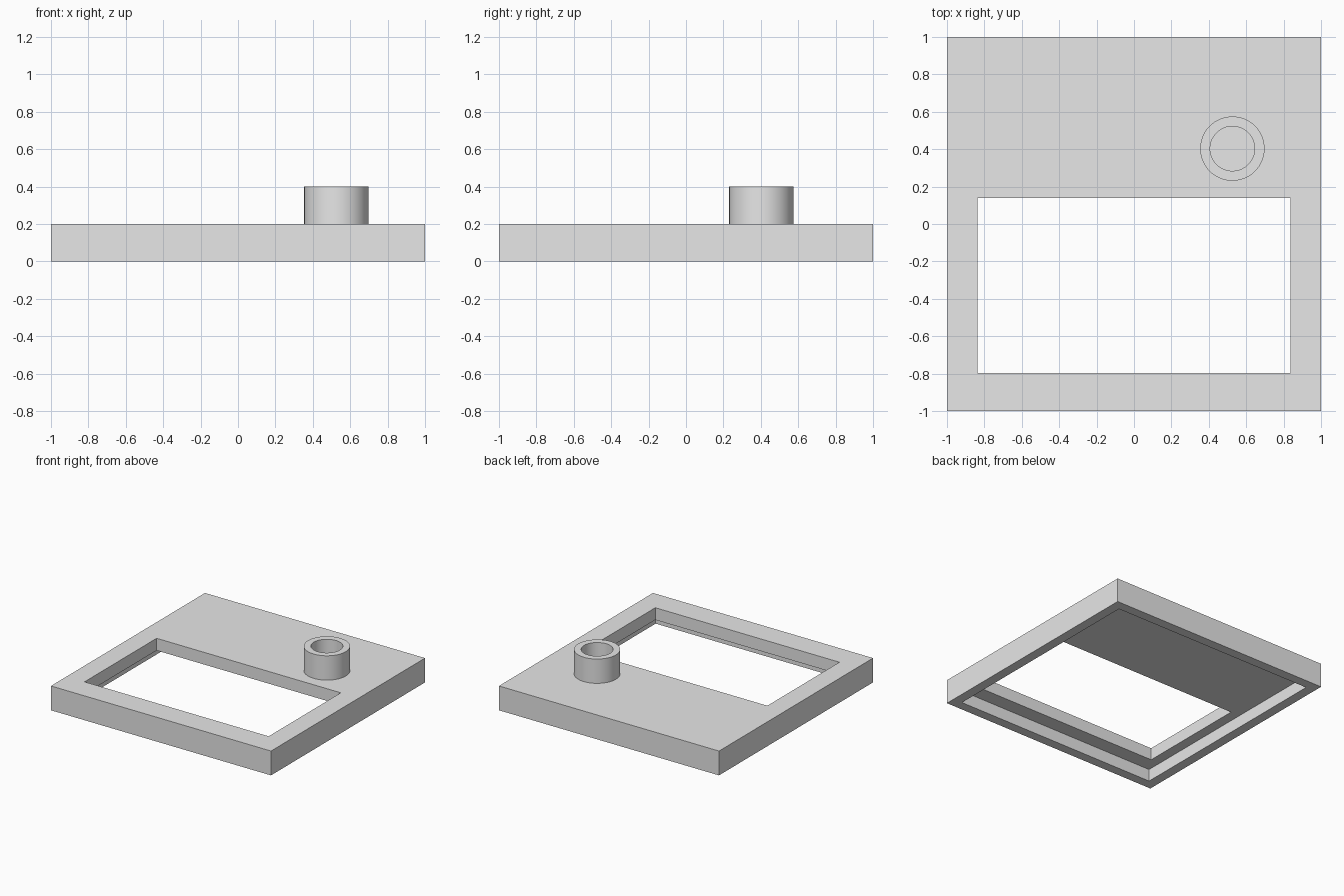
import bpy
import bmesh
import math

cube = bpy.data.objects.get("Cube")
if cube:
    bpy.data.objects.remove(cube, do_unlink=True)

# Single flat grey
grey = bpy.data.materials.new("light grey")
grey.use_nodes = True
grey.diffuse_color = (0.8, 0.8, 0.8, 1)
grey.node_tree.nodes["Principled BSDF"].inputs["Base Color"].default_value = (0.8, 0.8, 0.8, 1)


def rect(x, y0, y1, z):
    """Rectangular loop, symmetric in x."""
    return [(-x, y0, z), (x, y0, z), (x, y1, z), (-x, y1, z)]


def circle(cx, cy, r, z, n=64):
    """Circular loop around a vertical axis."""
    steps = [2 * math.pi * i / n for i in range(n)]
    return [(cx + r * math.cos(a), cy + r * math.sin(a), z) for a in steps]


def loft(name, loops, closed):
    """Skin a sequence of matching loops; closed joins the last to the first."""
    bm = bmesh.new()
    rings = [[bm.verts.new(p) for p in loop] for loop in loops]
    pairs = list(zip(rings, rings[1:]))
    if closed:
        pairs.append((rings[-1], rings[0]))
    for a, b in pairs:
        n = len(a)
        for i in range(n):
            j = (i + 1) % n
            bm.faces.new((a[i], a[j], b[j], b[i]))
    mesh = bpy.data.meshes.new(name)
    bm.to_mesh(mesh)
    bm.free()
    mesh.materials.append(grey)
    obj = bpy.data.objects.new(name, mesh)
    bpy.context.collection.objects.link(obj)
    return obj


# Cover plate: outer wall, top with window opening, recessed underside
TOP, MID, RIM = 0.2, 0.1, 0.92
loft("cover_plate", [
    rect(1, -1, 1, 0),
    rect(1, -1, 1, TOP),
    rect(0.837, -0.797, 0.139, TOP),
    rect(0.837, -0.797, 0.139, MID),
    rect(RIM, -RIM, RIM, MID),
    rect(RIM, -RIM, RIM, 0),
], closed=True)

# Hollow round boss standing on the plate, open at the top
CX, CY, OUTER, INNER, HIGH = 0.526, 0.403, 0.172, 0.119, 0.4
boss = loft("round_boss", [
    circle(CX, CY, OUTER, TOP),
    circle(CX, CY, OUTER, HIGH),
    circle(CX, CY, INNER, HIGH),
    circle(CX, CY, INNER, TOP),
], closed=False)

bpy.ops.object.select_all(action="DESELECT")
boss.select_set(True)
bpy.context.view_layer.objects.active = boss
bpy.ops.object.shade_smooth_by_angle(angle=math.radians(30))
